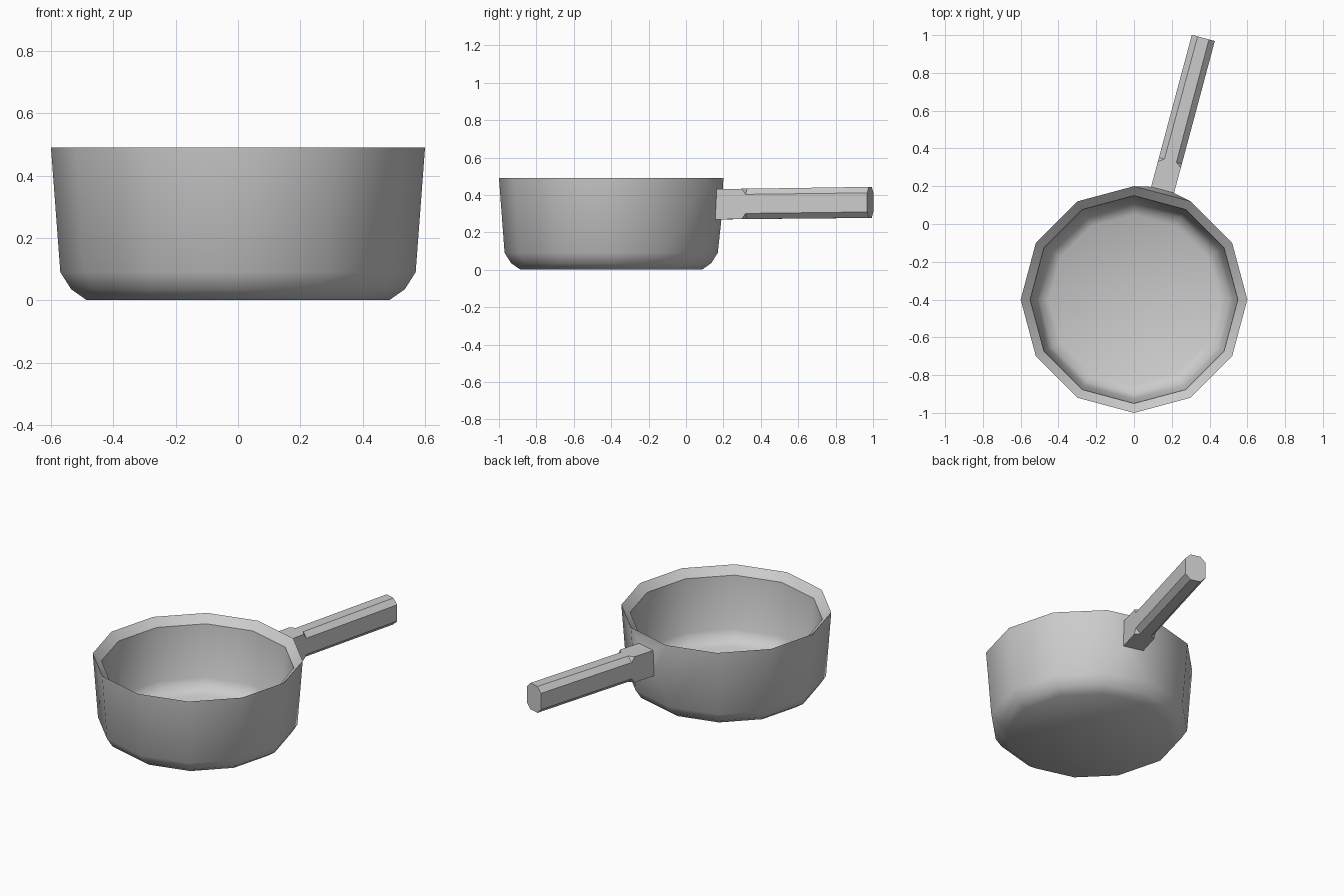
import bpy
import bmesh
from math import cos, sin, pi, radians
from mathutils import Matrix, Vector

cube = bpy.data.objects.get("Cube")
if cube:
    bpy.data.objects.remove(cube, do_unlink=True)

SIDES = 12
POT_CENTRE = Vector((0, -0.4, 0))
PANEL = 2  # wall panel that carries the handle

metal = bpy.data.materials.new("grey_metal")
metal.use_nodes = True
GREY = (0.6, 0.6, 0.6, 1)
metal.diffuse_color = GREY
metal.node_tree.nodes["Principled BSDF"].inputs["Base Color"].default_value = GREY


def bridge(bm, low, high, skip=None):
    """Join two rings of equal length with quads."""
    n = len(low)
    for i in range(n):
        if i != skip:
            j = (i + 1) % n
            bm.faces.new((low[i], low[j], high[j], high[i]))


def finish(bm, name):
    bmesh.ops.recalc_face_normals(bm, faces=bm.faces)
    mesh = bpy.data.meshes.new(name)
    bm.to_mesh(mesh)
    bm.free()
    obj = bpy.data.objects.new(name, mesh)
    bpy.context.collection.objects.link(obj)
    mesh.materials.append(metal)
    bpy.ops.object.select_all(action='DESELECT')
    obj.select_set(True)
    bpy.context.view_layer.objects.active = obj
    bpy.ops.object.shade_smooth_by_angle(angle=radians(40))
    return obj


# Handle frame: local y runs outward from the pot axis
frame = Matrix.Translation(POT_CENTRE) @ Matrix.Rotation(-pi / 12, 4, 'Z')
HALF_W = 0.063


def section(bm, dist, mid, half_h, chamfer=0, lean=0):
    """Cross-section ring across the handle, square or with cut corners."""
    ring = []
    for sx, sz in ((1, -1), (1, 1), (-1, 1), (-1, -1)):
        cuts = [(0, 0)]
        if chamfer:
            cuts = [(chamfer, 0), (0, chamfer)]
            if sx == sz:
                cuts.reverse()
        for cx, cz in cuts:
            p = Vector((sx * (HALF_W - cx) - 0.004, dist + sz * lean,
                        mid + sz * (half_h - cz)))
            ring.append(bm.verts.new(frame @ p))
    return ring


def root_section(bm):
    return section(bm, 0.596, 0.35, 0.081, lean=0.004)


# Pot body: lathed shell, (radius, height) from underside to inner floor
profile = [(0.485, 0), (0.535, 0.035), (0.57, 0.09), (0.6, 0.49),
           (0.55, 0.445), (0.525, 0.12), (0.5, 0.07), (0.45, 0.045)]
WALL = 2
bm = bmesh.new()
rings = []
for r, z in profile:
    angles = [2 * pi * i / SIDES for i in range(SIDES)]
    rings.append([bm.verts.new(POT_CENTRE + Vector((r * cos(a), r * sin(a), z)))
                  for a in angles])
for k in range(len(rings) - 1):
    bridge(bm, rings[k], rings[k + 1], PANEL if k == WALL else None)
bm.faces.new(rings[0])
bm.faces.new(rings[-1])

# Raised wall panel leading out to the handle root
low, high = rings[WALL], rings[WALL + 1]
panel = [low[PANEL], high[PANEL], high[PANEL + 1], low[PANEL + 1]]
bridge(bm, panel, root_section(bm))
finish(bm, "pot_body")

# Handle: square root block, then a grip with chamfered corners
bm = bmesh.new()
root = root_section(bm)
block = section(bm, 0.738, 0.352, 0.081)
grip = section(bm, 0.76, 0.352, 0.081, 0.03)
end = section(bm, 1.433, 0.36, 0.083, 0.032)
bridge(bm, root, block)
bm.faces.new(root)
for i in range(4):
    j = (i + 1) % 4
    bm.faces.new((block[i], grip[2 * i], grip[2 * i + 1]))
    bm.faces.new((block[i], block[j], grip[2 * j], grip[2 * i + 1]))
bridge(bm, grip, end)
bm.faces.new(end)
finish(bm, "handle")
